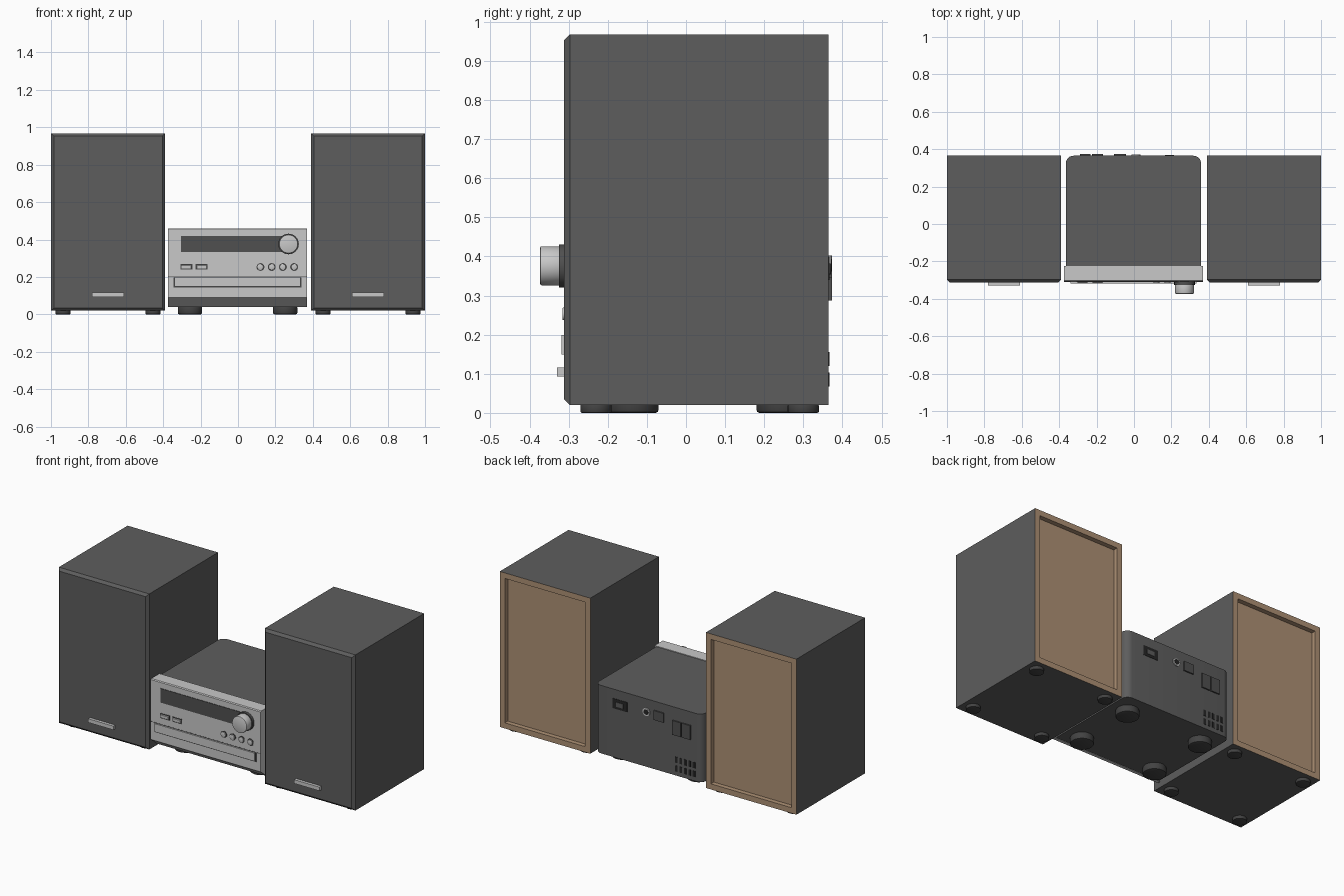
import bpy, bmesh, math
from mathutils import Matrix, Vector

if "Cube" in bpy.data.objects:
    bpy.data.objects.remove(bpy.data.objects["Cube"])


def material(name, rgb):
    m = bpy.data.materials.new(name)
    m.diffuse_color = (*rgb, 1)
    m.use_nodes = True
    m.node_tree.nodes["Principled BSDF"].inputs["Base Color"].default_value = m.diffuse_color
    return m


CHARCOAL = material("charcoal", (0.11, 0.11, 0.11))
SILVER = material("silver", (0.58, 0.58, 0.58))
BOARD = material("bare board", (0.42, 0.28, 0.175))
GLASS = material("display glass", (0.08, 0.08, 0.08))
RUBBER = material("rubber", (0.055, 0.055, 0.055))
BLACK = material("black", (0.02, 0.02, 0.02))


def finish(name, bm, *mats):
    bmesh.ops.recalc_face_normals(bm, faces=bm.faces)
    me = bpy.data.meshes.new(name)
    bm.to_mesh(me)
    bm.free()
    for m in mats:
        me.materials.append(m)
    ob = bpy.data.objects.new(name, me)
    bpy.context.collection.objects.link(ob)
    return ob


def box_bm(x0, x1, y0, y1, z0, z1):
    bm = bmesh.new()
    bmesh.ops.create_cube(bm, size=1)
    for v in bm.verts:
        v.co = Vector(((x0, x1)[v.co.x > 0], (y0, y1)[v.co.y > 0], (z0, z1)[v.co.z > 0]))
    return bm


def box(name, mat, *dims, bevel=0):
    bm = box_bm(*dims)
    if bevel:
        bmesh.ops.bevel(bm, geom=bm.edges[:], offset=bevel, segments=1, affect='EDGES')
    return finish(name, bm, mat)


def disc(name, mat, centre, r, depth, axis='Z', bevel=0, sides=32):
    """Cylinder centred on the given point, along Y or Z, with softened rims."""
    bm = bmesh.new()
    bmesh.ops.create_cone(bm, cap_ends=True, segments=sides, radius1=r, radius2=r, depth=depth)
    if bevel:
        rims = [e for e in bm.edges if abs(e.verts[0].co.z - e.verts[1].co.z) < 1e-5]
        bmesh.ops.bevel(bm, geom=rims, offset=bevel, segments=2, profile=0.5, affect='EDGES')
    if axis == 'Y':
        bmesh.ops.rotate(bm, verts=bm.verts, matrix=Matrix.Rotation(math.pi / 2, 3, 'X'))
    bmesh.ops.translate(bm, verts=bm.verts, vec=centre)
    ob = finish(name, bm, mat)
    ob.data.shade_smooth()
    ob.data.set_sharp_from_angle(angle=math.radians(35))
    return ob


# Speakers: chamfered front, recessed bare back, badge and four feet
for side, label in ((-1, "left"), (1, "right")):
    cx = side * 0.695
    bm = box_bm(cx - 0.305, cx + 0.305, -0.312, 0.365, 0.02, 0.968)
    front = [e for e in bm.edges if all(v.co.y < 0 for v in e.verts)]
    bmesh.ops.bevel(bm, geom=front, offset=0.015, segments=1, affect='EDGES')
    bm.faces.ensure_lookup_table()
    back = max(bm.faces, key=lambda f: f.calc_center_median().y)
    ring = bmesh.ops.inset_region(bm, faces=[back], thickness=0.048)["faces"]
    walls = bmesh.ops.inset_region(bm, faces=[back], thickness=0.0005, depth=-0.028)["faces"]
    for f in [back] + ring + walls:
        f.material_index = 1
    finish(label + "_speaker", bm, CHARCOAL, BOARD)
    box(label + "_speaker_badge", SILVER, cx - 0.085, cx + 0.085, -0.33, -0.31, 0.093, 0.116)
    for fx in (-0.24, 0.24):
        for fy in (-0.23, 0.30):
            disc(label + "_speaker_foot", RUBBER, (cx + fx, fy, 0.011), 0.04, 0.022, bevel=0.004)

# Main unit body with rounded rear corners
bm = box_bm(-0.364, 0.358, -0.226, 0.365, 0.042, 0.456)
corners = [e for e in bm.edges if all(v.co.y > 0 for v in e.verts)
           and abs(e.verts[0].co.z - e.verts[1].co.z) > 0.1]
bmesh.ops.bevel(bm, geom=corners, offset=0.04, segments=6, profile=0.5, affect='EDGES')
body = finish("unit_body", bm, CHARCOAL)
body.data.shade_smooth()
body.data.set_sharp_from_angle(angle=math.radians(35))

# Front panel: side profile swept across, with undercut lower edge
profile = [(-0.225, 0.04), (-0.245, 0.04), (-0.308, 0.09), (-0.308, 0.455),
           (-0.303, 0.46), (-0.225, 0.46)]
bm = bmesh.new()
face = bm.faces.new([bm.verts.new((-0.373, y, z)) for y, z in profile])
sweep = bmesh.ops.extrude_face_region(bm, geom=[face])["geom"]
bmesh.ops.translate(bm, vec=(0.742, 0, 0), verts=[g for g in sweep if isinstance(g, bmesh.types.BMVert)])
finish("front_panel", bm, SILVER)
box("panel_seam", GLASS, -0.373, 0.369, -0.3088, -0.307, 0.199, 0.202)

# Display window and volume knob
box("display_window", GLASS, -0.306, 0.27, -0.311, -0.306, 0.334, 0.42)
disc("knob_collar", GLASS, (0.27, -0.316, 0.376), 0.055, 0.018, 'Y', sides=40)
disc("volume_knob", SILVER, (0.27, -0.345, 0.376), 0.05, 0.056, 'Y', bevel=0.004, sides=40)

# Disc drawer with a dark gap around its sides and bottom
box("drawer_gap", GLASS, -0.345, 0.339, -0.3095, -0.306, 0.143, 0.197)
box("disc_drawer", SILVER, -0.339, 0.333, -0.318, -0.306, 0.149, 0.199)

# Buttons, each on a thin dark surround
for x in (-0.276, -0.194):
    box("button_surround", GLASS, x - 0.032, x + 0.032, -0.31, -0.306, 0.239, 0.269)
    box("flat_button", SILVER, x - 0.027, x + 0.027, -0.316, -0.306, 0.244, 0.264, bevel=0.002)
for x in (0.12, 0.18, 0.24, 0.30):
    disc("button_surround", GLASS, (x, -0.308, 0.253), 0.021, 0.004, 'Y', sides=24)
    disc("round_button", SILVER, (x, -0.311, 0.253), 0.016, 0.01, 'Y', bevel=0.002, sides=24)

# Unit feet
for x in (-0.257, 0.252):
    for y in (-0.135, 0.245):
        disc("unit_foot", RUBBER, (x, y, 0.022), 0.065, 0.044, bevel=0.008)

# Rear sockets
box("power_inlet", BLACK, 0.14, 0.24, 0.362, 0.367, 0.34, 0.40)
box("power_plug_core", CHARCOAL, 0.165, 0.215, 0.362, 0.369, 0.355, 0.382)
disc("aerial_ring", SILVER, (0.01, 0.367, 0.378), 0.024, 0.008, 'Y', sides=24)
disc("aerial_core", BLACK, (0.01, 0.368, 0.378), 0.016, 0.009, 'Y', sides=24)
box("socket_block", GLASS, -0.108, -0.042, 0.36, 0.373, 0.345, 0.402)
for x0, x1 in ((-0.289, -0.232), (-0.224, -0.167)):
    box("speaker_terminal", GLASS, x0, x1, 0.36, 0.373, 0.288, 0.375)

# Rear vent slots
for row in (0.085, 0.138):
    for i in range(5):
        x = -0.31 + 0.03 * i
        box("vent_slot", BLACK, x - 0.008, x + 0.008, 0.363, 0.3665, row - 0.018, row + 0.018)
